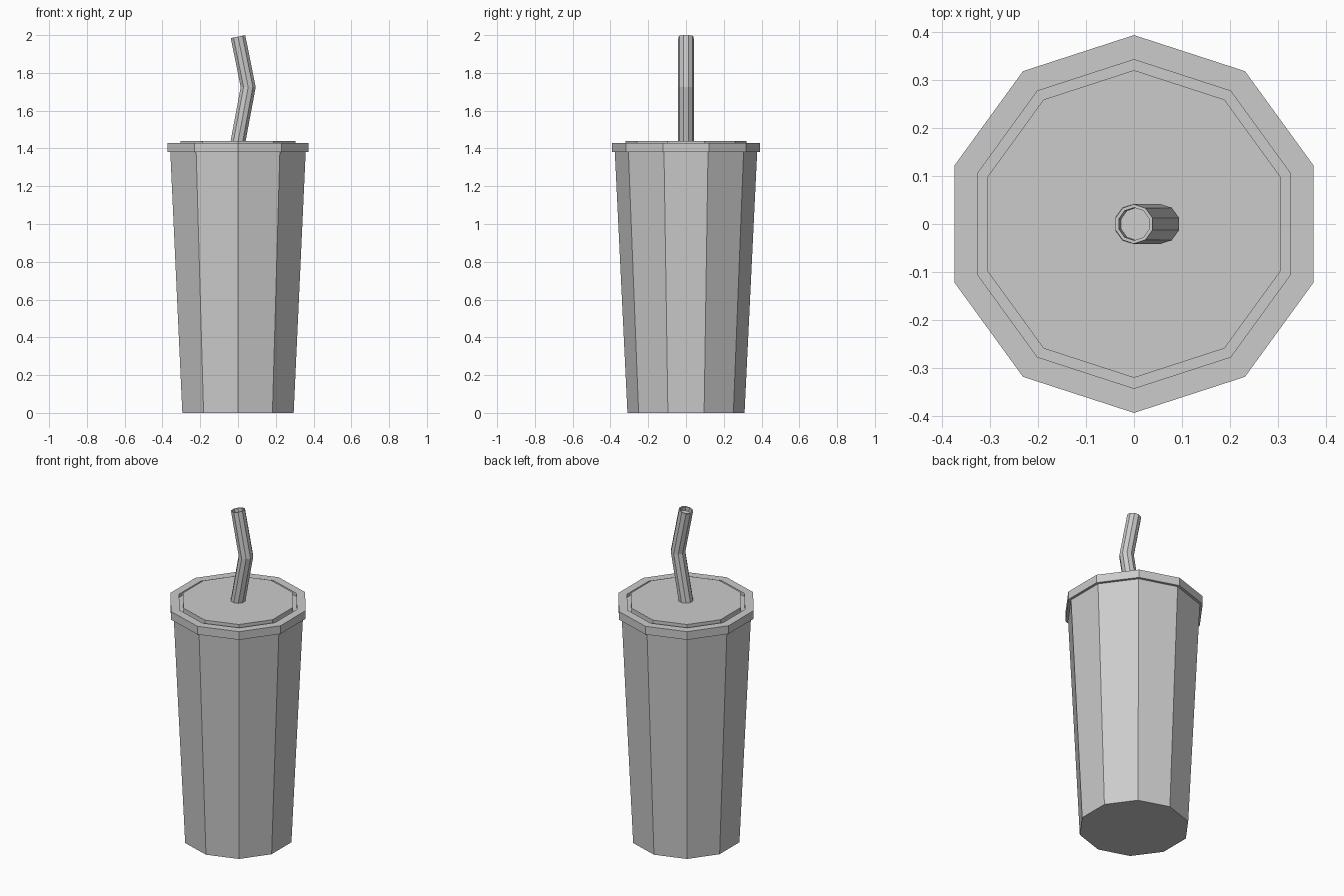
import bpy
import bmesh
from math import cos, sin, pi, atan2

SIDES = 10

if "Cube" in bpy.data.objects:
    bpy.data.objects.remove(bpy.data.objects["Cube"], do_unlink=True)

grey = bpy.data.materials.new("plain_grey")
grey.use_nodes = True
grey.diffuse_color = (0.6, 0.6, 0.6, 1)
bsdf = next(n for n in grey.node_tree.nodes if n.type == "BSDF_PRINCIPLED")
bsdf.inputs["Base Color"].default_value = grey.diffuse_color


def loft(name, rings):
    """Join ten-sided rings (radius, x, z, tilt) into a closed flat-faced solid."""
    bm = bmesh.new()
    loops = []
    for radius, x, z, tilt in rings:
        loop = []
        for i in range(SIDES):
            a = pi / 2 + 2 * pi * i / SIDES
            across = radius * cos(a)
            loop.append(bm.verts.new((x + across * cos(tilt), radius * sin(a),
                                      z + across * sin(tilt))))
        loops.append(loop)
    for low, high in zip(loops, loops[1:]):
        for i in range(SIDES):
            j = (i + 1) % SIDES
            bm.faces.new((low[i], low[j], high[j], high[i]))
    bm.faces.new(loops[0][::-1])
    bm.faces.new(loops[-1])
    bmesh.ops.recalc_face_normals(bm, faces=bm.faces)
    mesh = bpy.data.meshes.new(name)
    bm.to_mesh(mesh)
    bm.free()
    mesh.materials.append(grey)
    obj = bpy.data.objects.new(name, mesh)
    bpy.context.collection.objects.link(obj)
    return obj


def upright(profile):
    return [(r, 0, z, 0) for r, z in profile]


# Tapered cup
loft("cup", upright([(0.31, 0), (0.377, 1.385)]))

# Lid: rim, narrow groove, slightly raised centre panel
loft("lid", upright([(0.393, 1.38), (0.393, 1.43), (0.342, 1.43),
                     (0.342, 1.41), (0.32, 1.41), (0.32, 1.44)]))

# Bent straw with a shallow recessed opening at the top
R, BEND_X, BEND_Z, TOP_Z = 0.041, 0.054, 1.725, 1.992
lean = atan2(BEND_X, TOP_Z - BEND_Z)
mitre = R / cos(lean)
depth = 0.025
loft("straw", [
    (mitre, -0.002, 1.425, 0),
    (mitre, BEND_X, BEND_Z, 0),
    (R, 0, TOP_Z, lean),
    (R * 0.83, 0, TOP_Z, lean),
    (R * 0.83, depth * sin(lean), TOP_Z - depth * cos(lean), lean),
])
